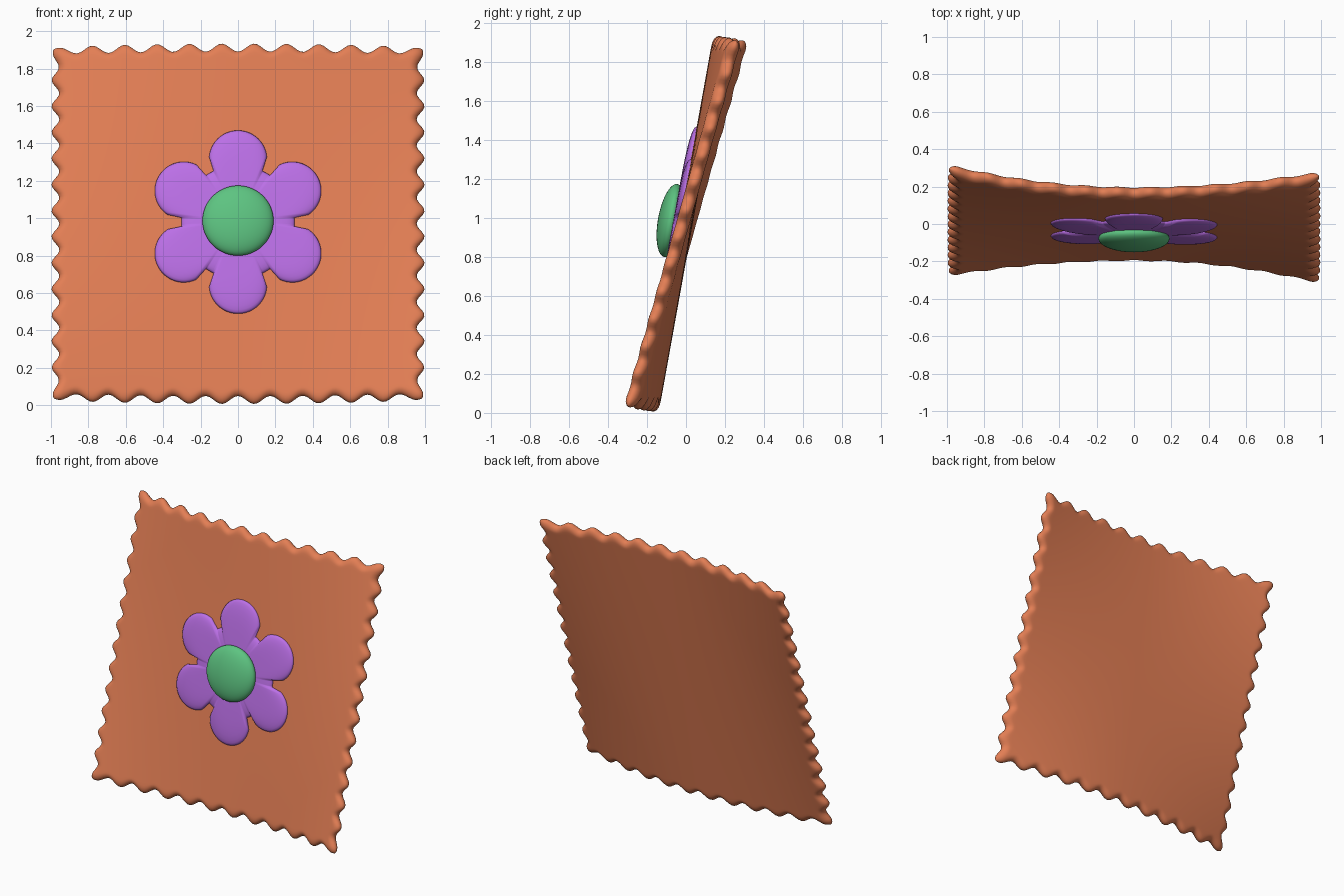
import bpy, bmesh, math

if "Cube" in bpy.data.objects:
    bpy.data.objects.remove(bpy.data.objects["Cube"])

MID = 0.97           # height of the patch centre
SLOPE = 0.18         # backward lean
THICK = 0.034        # half thickness of the cloth


def lean(x, v):
    """Depth of the leaning, warped cloth at x and height v above its centre."""
    return SLOPE * v + 0.118 * x * x * v - 0.02 * x * abs(x)


def place(x, v, off):
    """Point on the cloth, pushed off towards the front along its normal."""
    n = math.hypot(1, SLOPE)
    return (x, lean(x, v) - off / n, MID + v + off * SLOPE / n)


def finish(bm, name, color):
    bmesh.ops.remove_doubles(bm, verts=bm.verts, dist=1e-5)
    bmesh.ops.recalc_face_normals(bm, faces=bm.faces)
    for f in bm.faces:
        f.smooth = True
    me = bpy.data.meshes.new(name)
    bm.to_mesh(me)
    bm.free()
    mat = bpy.data.materials.new(name + "_color")
    mat.diffuse_color = (*color, 1)
    mat.use_nodes = True
    mat.node_tree.nodes["Principled BSDF"].inputs["Base Color"].default_value = mat.diffuse_color
    me.materials.append(mat)
    ob = bpy.data.objects.new(name, me)
    bpy.context.collection.objects.link(ob)
    return ob


def skin(bm, rows, closed=False):
    """Quads between rows of points."""
    vs = [[bm.verts.new(p) for p in r] for r in rows]
    for a, b in zip(vs, vs[1:]):
        m = len(a)
        for j in range(m if closed else m - 1):
            k = (j + 1) % m
            bm.faces.new((a[j], a[k], b[k], b[j]))


# Cloth patch with rounded, scalloped rim
def scallop(v, period, end):
    return -0.021 * math.cos(math.tau * v / period) * (1 - 0.4 * (v / end) ** 10)


def rim(s):
    t = max(0, (abs(s) - 0.88) / 0.12)
    return math.copysign(t * t * (3 - 2 * t), s)


def patch_point(s, t, side):
    x0, v0 = s * 0.976, t * 0.942
    x = x0 + rim(s) * scallop(v0, 0.142, 0.942)
    v = v0 - 0.016 * t * s * s + rim(t) * scallop(x0, 0.173, 0.976)
    h = THICK
    for d in (1 - abs(s), 1 - abs(t)):
        q = 1 - min(1, d / 0.05)
        h *= math.sqrt(max(0, 1 - q * q))
    return place(x, v, side * h)


edge = [0, 0.002, 0.007, 0.015, 0.026, 0.038]
N = 110
params = [-1 + e for e in edge] + [-0.95 + 1.9 * i / N for i in range(N + 1)] \
    + [1 - e for e in reversed(edge)]
bm = bmesh.new()
for side in (1, -1):
    skin(bm, [[patch_point(s, t, side) for s in params] for t in params])
finish(bm, "cloth_patch", (0.77, 0.21, 0.09))


# Puffy six-petal flower: outline is a union of round-ended petals
def petal_radius(a):
    f = abs((a + math.pi / 6) % (math.pi / 3) - math.pi / 6)
    w, d = 0.155, 0.335
    if f > math.atan2(w, d):
        return min(w / math.sin(f), 0.303)
    return d * math.cos(f) + math.sqrt(w * w - (d * math.sin(f)) ** 2)


M = 240
levels = [0.01, 0.2, 0.4, 0.55, 0.68, 0.78, 0.86, 0.92, 0.96, 0.985, 1]
bm = bmesh.new()
for side in (1, -1):
    rows = []
    for k in levels:
        h = 0.035 + side * 0.032 * math.sqrt(max(0, 1 - k ** 5))
        ring = []
        for j in range(M):
            a = math.tau * j / M
            r = k * petal_radius(a)
            ring.append(place(r * math.sin(a), 0.003 + r * math.cos(a), h))
        rows.append(ring)
    skin(bm, rows, closed=True)
bmesh.ops.remove_doubles(bm, verts=bm.verts, dist=1e-5)
bmesh.ops.holes_fill(bm, edges=[e for e in bm.edges if e.is_boundary], sides=0)
finish(bm, "flower_petals", (0.50, 0.16, 0.80))

# Domed flower centre
bm = bmesh.new()
bmesh.ops.create_uvsphere(bm, u_segments=48, v_segments=24, radius=1)
centre = finish(bm, "flower_centre", (0.11, 0.55, 0.22))
centre.scale = (0.19, 0.066, 0.19)
centre.location = (0, -0.078, 0.987)
centre.rotation_euler = (-math.atan(SLOPE), 0, 0)
